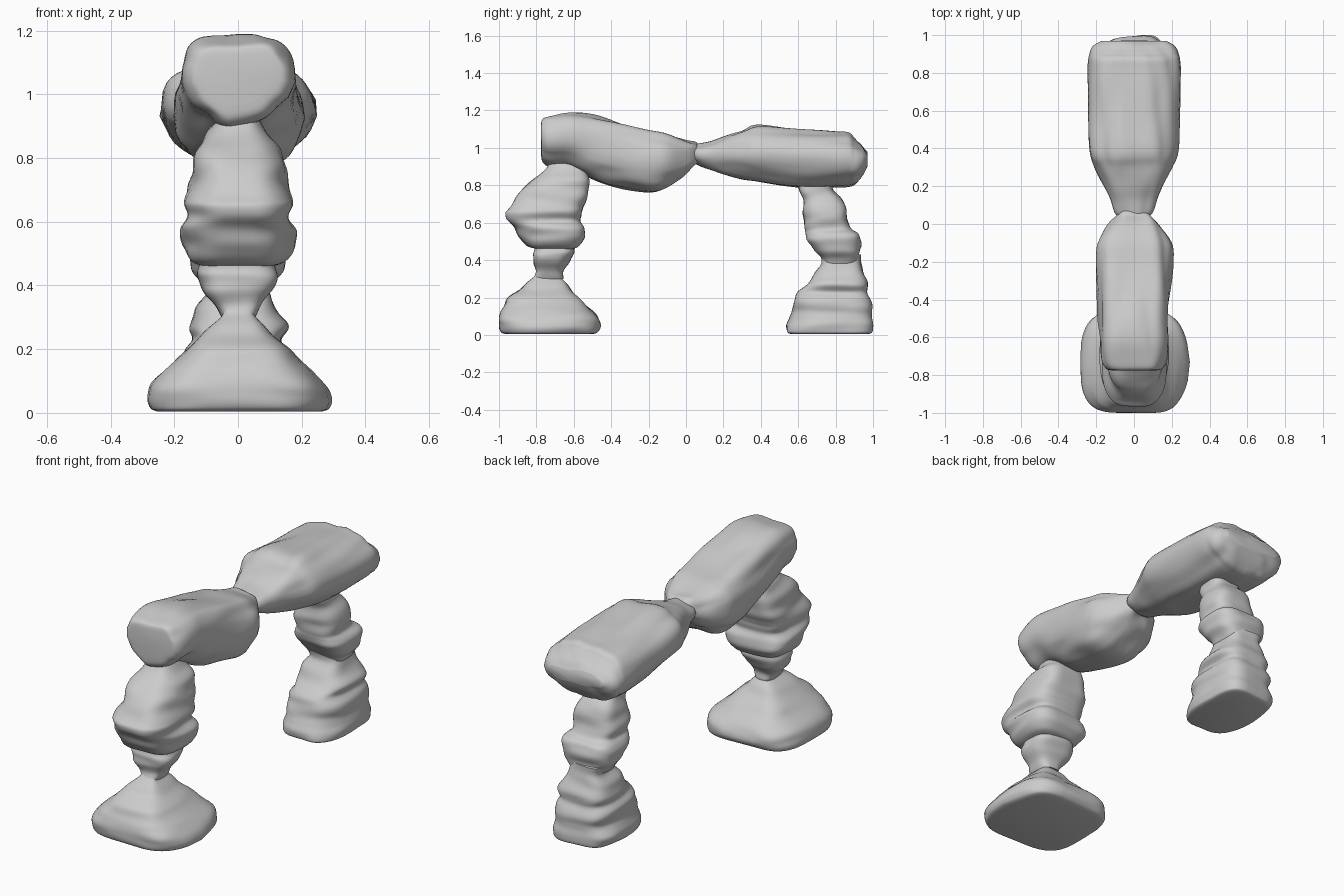
import bpy, bmesh, math
from mathutils import Vector, noise

SIDES = 56
STEPS = 5


def spow(v, e):
    return math.copysign(abs(v) ** e, v)


def catmull(p0, p1, p2, p3, t):
    return [0.5 * (2 * b + (c - a) * t + (2 * a - 5 * b + 4 * c - d) * t * t
                   + (3 * b - a - 3 * c + d) * t ** 3)
            for a, b, c, d in zip(p0, p1, p2, p3)]


def smooth_rows(rows):
    out = []
    for i in range(len(rows) - 1):
        quad = (rows[max(i - 1, 0)], rows[i], rows[i + 1], rows[min(i + 2, len(rows) - 1)])
        out += [catmull(*quad, k / STEPS) for k in range(STEPS)]
    return out + [rows[-1]]


def stone(name, rows, upright, power, top=1.0, rough=0.016, seed=0):
    """Loft rounded sections; row = position, low, high, half width, low-side width factor.
    upright: position is z and low/high are y; otherwise position is y and low/high are z."""
    bm = bmesh.new()
    rings = []
    for pos, lo, hi, half, low_w in smooth_rows(rows):
        ring = []
        for k in range(SIDES):
            a = math.tau * k / SIDES
            u, v = spow(math.cos(a), 2 / power), spow(math.sin(a), 2 / power)
            u *= 1 - (1 - (top if v > 0 else low_w)) * abs(v) ** 1.6
            w = (lo + hi) / 2 + v * (hi - lo) / 2
            p = Vector((u * half, w, pos) if upright else (u * half, pos, w))
            # weathered surface, streaked along the rock layers
            f = Vector((5, 5, 16)) if upright else Vector((12, 3, 15))
            n = noise.noise(p * f + Vector((seed, 0, 0)))
            d = Vector((u, v, 0) if upright else (u, 0, v))
            ring.append(bm.verts.new(p + d * n * rough))
        rings.append(ring)
    for a, b in zip(rings, rings[1:]):
        for k in range(SIDES):
            j = (k + 1) % SIDES
            bm.faces.new((a[k], a[j], b[j], b[k]))
    bm.faces.new(rings[0][::-1])
    bm.faces.new(rings[-1])
    bmesh.ops.recalc_face_normals(bm, faces=bm.faces)
    mesh = bpy.data.meshes.new(name)
    bm.to_mesh(mesh)
    bm.free()
    ob = bpy.data.objects.new(name, mesh)
    bpy.context.collection.objects.link(ob)
    bpy.context.view_layer.objects.active = ob
    ob.select_set(True)
    bpy.ops.object.shade_smooth_by_angle(angle=math.radians(50))
    ob.select_set(False)
    return ob


# Front pillar: wide pyramid foot, thin neck, bulging upper boulder
stone("front_foot", [
    (0.005, -0.96, -0.50, 0.26, 0.9), (0.015, -0.985, -0.475, 0.28, 0.85),
    (0.05, -1.00, -0.46, 0.29, 0.85), (0.10, -0.995, -0.475, 0.27, 0.85),
    (0.15, -0.98, -0.52, 0.215, 0.9), (0.20, -0.95, -0.57, 0.165, 0.9),
    (0.25, -0.88, -0.62, 0.11, 0.9), (0.30, -0.82, -0.66, 0.055, 1),
    (0.34, -0.80, -0.66, 0.06, 1)], True, 4.5, 0.85, seed=1)
stone("front_neck", [
    (0.30, -0.82, -0.66, 0.048, 1), (0.34, -0.80, -0.66, 0.07, 1),
    (0.39, -0.82, -0.625, 0.11, 1), (0.43, -0.82, -0.60, 0.125, 1),
    (0.46, -0.80, -0.60, 0.115, 1), (0.50, -0.80, -0.61, 0.10, 1)], True, 3.2, seed=2)
stone("front_boulder", [
    (0.46, -0.80, -0.61, 0.10, 1), (0.475, -0.85, -0.58, 0.14, 0.85),
    (0.52, -0.89, -0.54, 0.175, 0.8), (0.57, -0.915, -0.545, 0.18, 0.75),
    (0.61, -0.96, -0.565, 0.16, 0.75), (0.65, -0.96, -0.56, 0.17, 0.75),
    (0.68, -0.94, -0.545, 0.165, 0.75), (0.75, -0.90, -0.525, 0.145, 0.75),
    (0.82, -0.83, -0.51, 0.13, 0.8), (0.87, -0.765, -0.53, 0.10, 0.8),
    (0.93, -0.72, -0.57, 0.06, 0.8)], True, 4.0, seed=3)

# Rear pillar: layered foot and slimmer upper stones
stone("rear_foot", [
    (0.005, 0.56, 0.97, 0.155, 0.8), (0.015, 0.54, 0.99, 0.17, 0.8),
    (0.05, 0.535, 0.995, 0.175, 0.8), (0.09, 0.55, 0.99, 0.165, 0.85),
    (0.13, 0.57, 0.99, 0.155, 0.85), (0.19, 0.58, 0.985, 0.165, 0.85),
    (0.23, 0.60, 0.975, 0.145, 0.85), (0.27, 0.64, 0.97, 0.155, 0.9),
    (0.32, 0.68, 0.955, 0.13, 0.9), (0.38, 0.725, 0.94, 0.10, 1),
    (0.43, 0.72, 0.93, 0.10, 1)], True, 3.6, seed=4)
stone("rear_upper_stones", [
    (0.37, 0.74, 0.92, 0.09, 1), (0.41, 0.725, 0.925, 0.12, 1),
    (0.45, 0.69, 0.93, 0.15, 0.9), (0.50, 0.65, 0.935, 0.155, 0.9),
    (0.54, 0.64, 0.93, 0.145, 0.9), (0.57, 0.64, 0.885, 0.125, 0.9),
    (0.62, 0.63, 0.87, 0.135, 0.9), (0.68, 0.63, 0.86, 0.12, 0.9),
    (0.73, 0.62, 0.83, 0.10, 0.9), (0.78, 0.605, 0.785, 0.09, 1),
    (0.84, 0.60, 0.78, 0.09, 1)], True, 3.4, seed=5)

# Front lintel: blunt nose with a narrow underside, pinched at mid span
stone("front_lintel", [
    (-0.775, 0.97, 1.13, 0.12, 0.5), (-0.765, 0.93, 1.155, 0.15, 0.4),
    (-0.72, 0.905, 1.17, 0.175, 0.35), (-0.62, 0.89, 1.185, 0.185, 0.35),
    (-0.50, 0.83, 1.17, 0.185, 0.55), (-0.35, 0.79, 1.13, 0.195, 0.65),
    (-0.20, 0.765, 1.09, 0.205, 0.7), (-0.10, 0.79, 1.07, 0.195, 0.7),
    (0.00, 0.86, 1.035, 0.135, 0.65), (0.05, 0.91, 1.025, 0.09, 0.7),
    (0.08, 0.92, 1.00, 0.06, 0.8)], False, 4.0, 0.84, seed=6)

# Rear lintel: broad slab with sloping sides and a tapering, stepped end
stone("rear_lintel", [
    (0.02, 0.94, 1.01, 0.06, 0.8), (0.06, 0.915, 1.02, 0.095, 0.8),
    (0.13, 0.885, 1.035, 0.12, 0.7), (0.20, 0.86, 1.06, 0.155, 0.65),
    (0.30, 0.835, 1.09, 0.205, 0.6), (0.39, 0.82, 1.12, 0.235, 0.58),
    (0.60, 0.79, 1.10, 0.243, 0.55), (0.80, 0.785, 1.08, 0.245, 0.55),
    (0.87, 0.79, 1.075, 0.24, 0.55), (0.90, 0.80, 1.05, 0.235, 0.6),
    (0.925, 0.825, 1.025, 0.228, 0.65), (0.95, 0.86, 1.00, 0.21, 0.7),
    (0.97, 0.90, 0.97, 0.17, 0.75)], False, 3.6, 0.72, seed=7)
